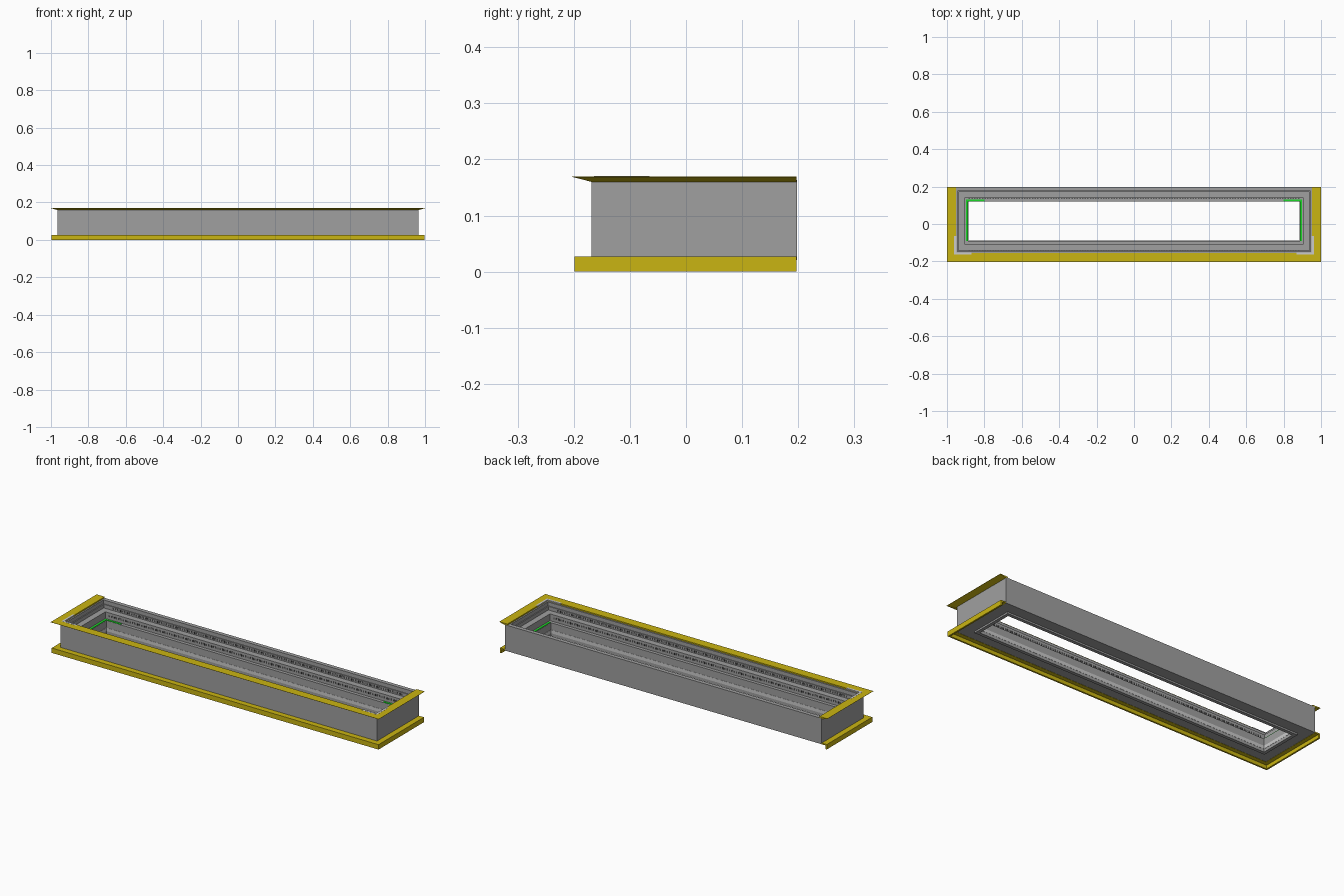
import bpy, bmesh

if "Cube" in bpy.data.objects:
    bpy.data.objects.remove(bpy.data.objects["Cube"])

# Outer faces of the wall
X, YF, YB = 0.965, -0.168, 0.198


def material(name, rgb):
    m = bpy.data.materials.new(name)
    m.diffuse_color = (*rgb, 1)
    m.use_nodes = True
    m.node_tree.nodes["Principled BSDF"].inputs["Base Color"].default_value = m.diffuse_color
    return m


yellow = material("yellow", (0.59, 0.46, 0.006))
green = material("green", (0.01, 0.7, 0.02))
grey = material("grey", (0.35, 0.35, 0.35))
light = material("light_grey", (0.6, 0.6, 0.6))
dark = material("dark_grey", (0.08, 0.08, 0.08))


def finish(bm, name, mat):
    bmesh.ops.recalc_face_normals(bm, faces=bm.faces)
    me = bpy.data.meshes.new(name)
    bm.to_mesh(me)
    bm.free()
    ob = bpy.data.objects.new(name, me)
    bpy.context.collection.objects.link(ob)
    me.materials.append(mat)
    return ob


def sweep(name, profile, mat, closed):
    """Mitred sweep of (inset, z) points round the frame; open = no back side."""
    bm = bmesh.new()
    loops = []
    for sx, back in ((-1, True), (-1, False), (1, False), (1, True)):
        ring = []
        for d, z in profile:
            y = (YB - d if closed else 0.197) if back else YF + d
            ring.append(bm.verts.new((sx * (X - d), y, z)))
        loops.append(ring)
    n = len(profile)
    for i in range(4 if closed else 3):
        a, b = loops[i], loops[(i + 1) % 4]
        for j in range(n):
            k = (j + 1) % n
            bm.faces.new((a[j], a[k], b[k], b[j]))
    if not closed:
        bm.faces.new(loops[0])
        bm.faces.new(loops[3])
    return finish(bm, name, mat)


def boxes(name, items, mat):
    """Boxes given as (x0, x1, y0, y1, z0, z1)."""
    bm = bmesh.new()
    for x0, x1, y0, y1, z0, z1 in items:
        for v in bmesh.ops.create_cube(bm, size=1)["verts"]:
            v.co = ((x0 + x1) / 2 + v.co.x * (x1 - x0),
                    (y0 + y1) / 2 + v.co.y * (y1 - y0),
                    (z0 + z1) / 2 + v.co.z * (z1 - z0))
    return finish(bm, name, mat)


# Stepped frame section: rim, two ledges, deep inner wall, stepped underside
sweep("stepped_frame", [
    (0, 0.021), (0, 0.163), (0.022, 0.163), (0.022, 0.142), (0.027, 0.142),
    (0.027, 0.122), (0.060, 0.122), (0.060, 0.085), (0.078, 0.085),
    (0.078, 0.012), (0.060, 0.012), (0.060, 0.021)], grey, True)

# Lighter strip round the inner wall
sweep("inner_strip", [
    (0.077, 0.028), (0.077, 0.046), (0.079, 0.046), (0.079, 0.028)], light, True)

# Bottom trim: angle with a downward outer lip, on front and ends
sweep("bottom_trim", [
    (-0.031, 0), (-0.031, 0.027), (0.001, 0.027), (0.001, 0.020),
    (-0.022, 0.020), (-0.022, 0)], yellow, False)

# Top flange with bevelled underside, on front and ends
sweep("top_flange", [
    (-0.035, 0.169), (-0.035, 0.170), (0.014, 0.170), (0.014, 0.160),
    (0, 0.160)], yellow, False)

# Corner plates let into the flange at the front corners
plates = []
for s in (-1, 1):
    plates.append((*sorted((s * 0.962, s * 0.87)), -0.164, -0.152, 0.165, 0.1705))
    plates.append((*sorted((s * 0.962, s * 0.950)), -0.152, -0.065, 0.165, 0.1705))
boxes("corner_plates", plates, light)

# Rows of vent slots along both long inner walls
slots = []
for i in range(126):
    x = -0.88 + i * 1.76 / 125
    for d, z in ((0.027, 0.132), (0.060, 0.104)):
        for y in (YF + d, YB - d):
            slots.append((x - 0.004, x + 0.004, y - 0.001, y + 0.001, z - 0.005, z + 0.005))
boxes("vent_slots", slots, dark)

# Green seal clips on the inner ledge at the ends
clips = []
for s in (-1, 1):
    clips.append((*sorted((s * 0.899, s * 0.888)), -0.09, 0.13, 0.084, 0.088))
    clips.append((*sorted((s * 0.888, s * 0.80)), 0.121, 0.132, 0.084, 0.088))
boxes("seal_clips", clips, green)
